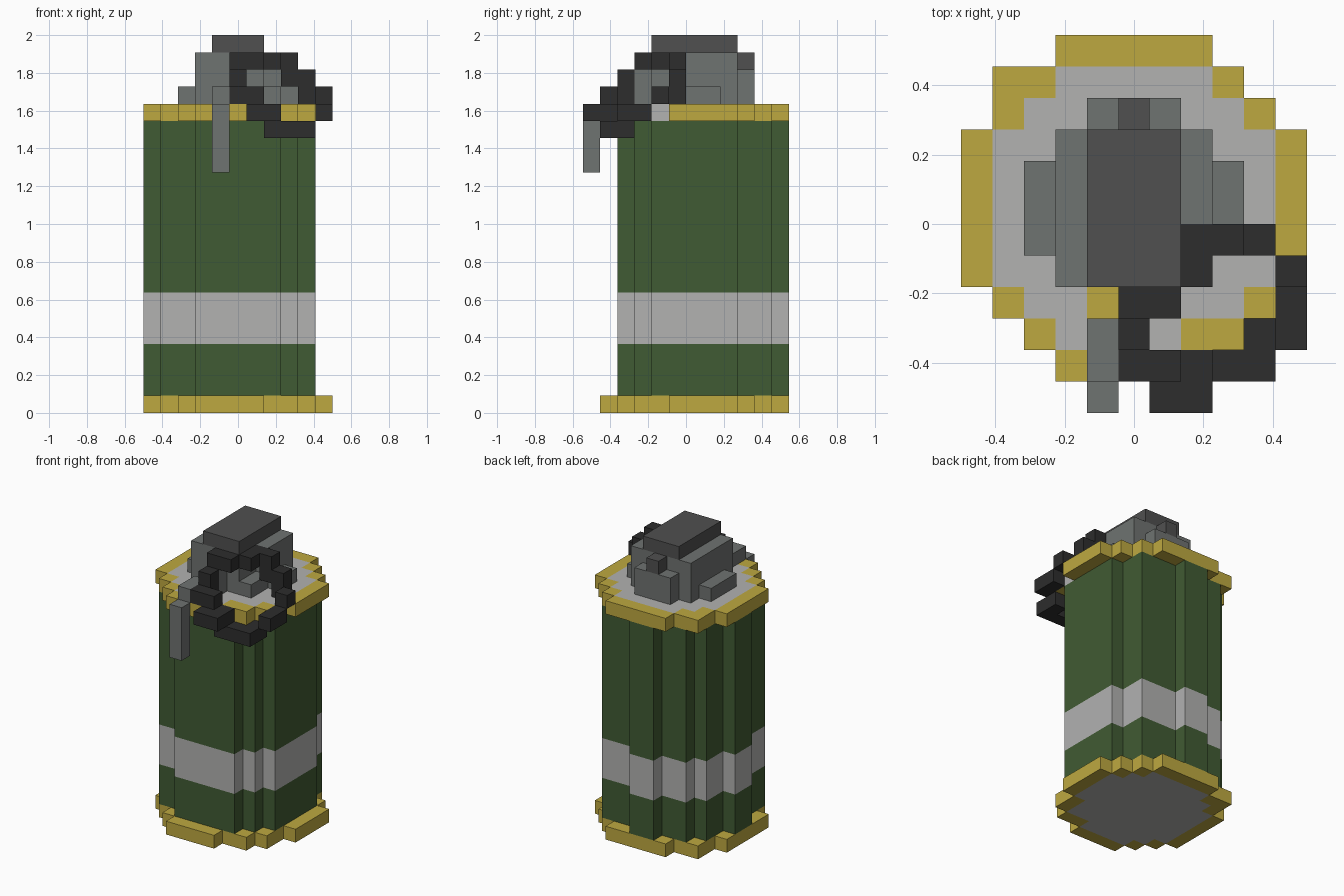
import bpy
import bmesh
from mathutils import Vector

cube = bpy.data.objects.get("Cube")
if cube:
    bpy.data.objects.remove(cube, do_unlink=True)

V = 1 / 11                                # size of one block
ORIGIN = Vector((-5.5, -6, 0))            # block grid corner, in blocks


def material(name, hex_colour):
    lin = []
    for n in (0, 2, 4):
        c = int(hex_colour[n:n + 2], 16) / 255
        lin.append(c / 12.92 if c <= 0.04045 else ((c + 0.055) / 1.055) ** 2.4)
    m = bpy.data.materials.new(name)
    m.use_nodes = True
    m.diffuse_color = (*lin, 1)
    bsdf = m.node_tree.nodes["Principled BSDF"]
    bsdf.inputs["Base Color"].default_value = (*lin, 1)
    bsdf.inputs["Roughness"].default_value = 0.9
    return m


GREEN = material("green", "405b33")
YELLOW = material("yellow", "bea940")
PALE = material("pale_grey", "b2b2b1")
MID = material("mid_grey", "6f7371")
DARK = material("dark_grey", "505050")
BLACK = material("black", "2d2d2d")


def box(i, j, k):
    """Blocks in inclusive index ranges."""
    return {(a, b, c) for a in range(i[0], i[1] + 1)
            for b in range(j[0], j[1] + 1) for c in range(k[0], k[1] + 1)}


def layers(rows, k):
    """Blocks of a round plan, given as {row: (first, last)}."""
    cells = set()
    for j, span in rows.items():
        cells |= box(span, (j, j), k)
    return cells


def build(name, cells, mats, rule=lambda c: 0):
    """Outer skin of a group of blocks, coloured by a rule per block."""
    bm = bmesh.new()
    for c in sorted(cells):
        for axis in range(3):
            for side in (0, 1):
                n = list(c)
                n[axis] += 1 if side else -1
                if tuple(n) in cells:
                    continue
                u, w = (axis + 1) % 3, (axis + 2) % 3
                quad = []
                for du, dw in ((0, 0), (1, 0), (1, 1), (0, 1)):
                    p = Vector(c)
                    p[axis] += side
                    p[u] += du
                    p[w] += dw
                    quad.append(bm.verts.new((p + ORIGIN) * V))
                face = bm.faces.new(quad if side else quad[::-1])
                face.material_index = rule(c)
    bmesh.ops.remove_doubles(bm, verts=bm.verts[:], dist=0.001)
    bmesh.ops.dissolve_limit(bm, angle_limit=0.01, verts=bm.verts[:],
                             edges=bm.edges[:], delimit={'MATERIAL'})
    me = bpy.data.meshes.new(name)
    bm.to_mesh(me)
    bm.free()
    for m in mats:
        me.materials.append(m)
    ob = bpy.data.objects.new(name, me)
    bpy.context.collection.objects.link(ob)
    return ob


# Canister body with a pale band
body_rows = {2: (3, 7), 3: (1, 8), 4: (1, 9), 5: (1, 9), 6: (0, 9), 7: (0, 9),
             8: (1, 9), 9: (1, 8), 10: (2, 8), 11: (4, 5)}
build("canister_body", layers(body_rows, (1, 16)), [GREEN, PALE],
      lambda c: int(4 <= c[2] <= 6))

# End plates: yellow edge around a pale centre
rim_rows = {1: (3, 6), 2: (2, 8), 3: (1, 9), 4: (0, 9), 5: (0, 10), 6: (0, 10),
            7: (0, 10), 8: (0, 10), 9: (1, 9), 10: (1, 8), 11: (3, 7)}
plan = {c[:2] for c in layers(rim_rows, (0, 0))}


def edge_rule(c):
    i, j = c[:2]
    near = {(i + 1, j), (i - 1, j), (i, j + 1), (i, j - 1)}
    return 0 if near <= plan else 1


def top_rule(c):
    if c[:2] == (9, 4):
        return 0
    return 1 if c[:2] == (4, 3) else edge_rule(c)


build("bottom_plate", layers(rim_rows, (0, 0)), [PALE, YELLOW], edge_rule)
build("top_plate", layers(rim_rows, (17, 17)), [PALE, YELLOW], top_rule)

# Fuze housing, stepped at the sides and back
fuze = (box((3, 6), (4, 8), (18, 20)) | box((7, 7), (6, 8), (18, 20))
        | box((2, 2), (5, 7), (18, 18)) | box((8, 8), (6, 7), (18, 18))
        | box((4, 6), (9, 9), (18, 19)) | box((7, 7), (4, 5), (18, 18)))
build("fuze_housing", fuze, [MID])
build("pin_stub", box((5, 5), (3, 3), (18, 19)), [MID])

# Cap and its rear catch
build("fuze_cap", box((4, 6), (4, 8), (21, 21)), [DARK])
build("cap_catch", box((5, 5), (9, 9), (20, 20)), [DARK])

# Lever hanging over the front edge
build("safety_lever", box((4, 4), (1, 2), (18, 18)) | box((4, 4), (0, 0), (14, 17)), [MID])

# Tilted pull ring
ring = (box((5, 6), (3, 3), (20, 20)) | box((7, 7), (4, 5), (20, 20))
        | box((8, 8), (5, 5), (19, 20)) | box((9, 9), (5, 5), (18, 19))
        | box((10, 10), (4, 4), (18, 18)) | box((10, 10), (2, 3), (17, 17))
        | box((9, 9), (1, 2), (16, 16)) | box((7, 8), (1, 1), (16, 16))
        | box((7, 7), (1, 1), (17, 17)) | box((6, 7), (0, 0), (17, 17))
        | box((5, 6), (1, 1), (18, 18)) | box((5, 5), (2, 2), (18, 19)))
build("pull_ring", ring, [BLACK])
